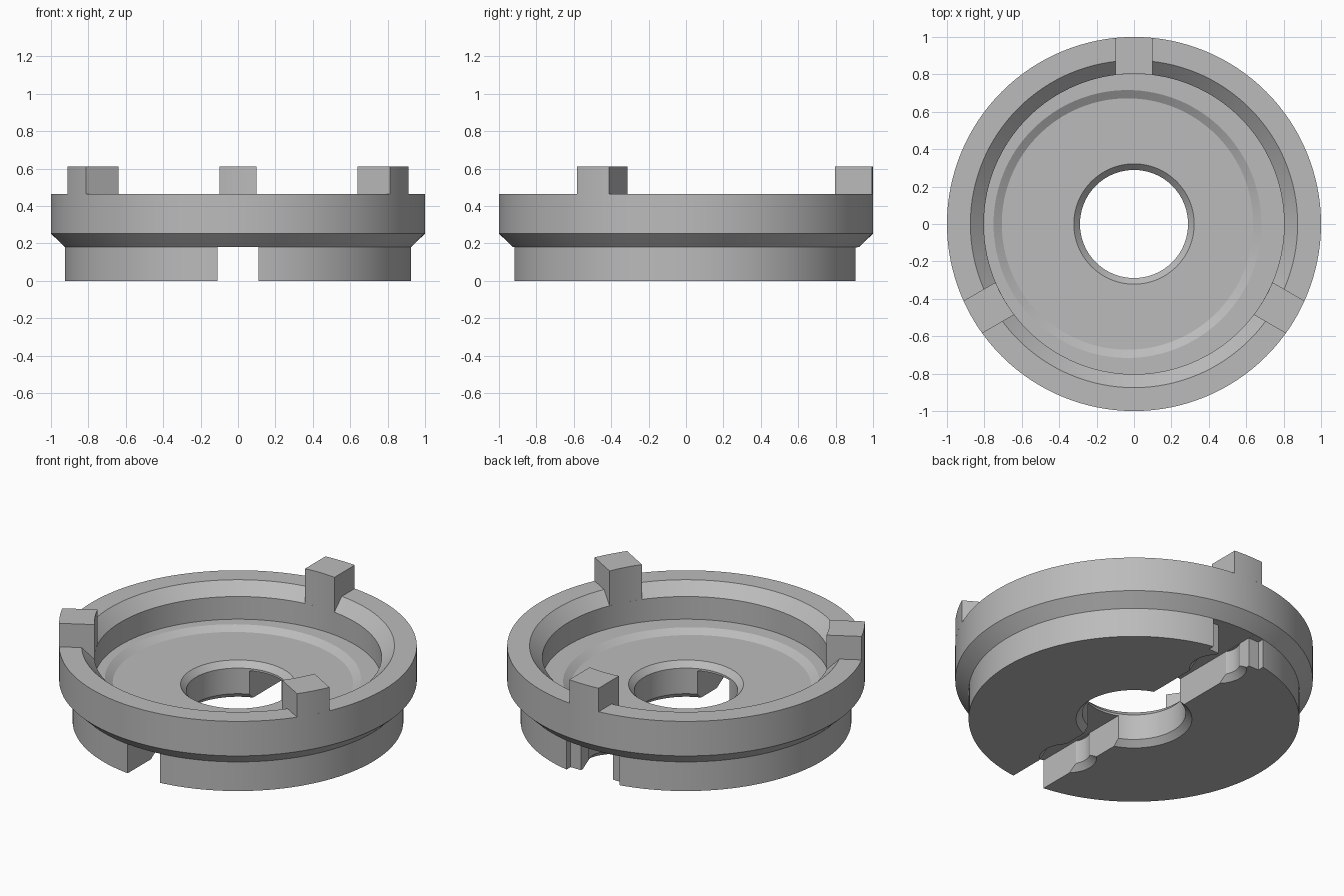
import bpy, bmesh, math
from mathutils import Matrix

cube = bpy.data.objects.get("Cube")
if cube:
    bpy.data.objects.remove(cube, do_unlink=True)

SEGMENTS = 128
SLOT_HALF, SLOT_TOP = 0.11, 0.18

grey = bpy.data.materials.new("machined grey")
grey.use_nodes = True
grey.diffuse_color = (0.5, 0.5, 0.5, 1)
grey.node_tree.nodes["Principled BSDF"].inputs["Base Color"].default_value = grey.diffuse_color


def make_object(name, bm):
    bmesh.ops.recalc_face_normals(bm, faces=bm.faces)
    mesh = bpy.data.meshes.new(name)
    bm.to_mesh(mesh)
    bm.free()
    mesh.materials.append(grey)
    obj = bpy.data.objects.new(name, mesh)
    bpy.context.collection.objects.link(obj)
    return obj


def skin(bm, rings, closed):
    """Bridge equal cross-sections; cap the ends of an open run."""
    count = len(rings[0])
    pairs = list(zip(rings, rings[1:]))
    if closed:
        pairs.append((rings[-1], rings[0]))
    for a, b in pairs:
        for i in range(count):
            j = (i + 1) % count
            bm.faces.new((a[i], a[j], b[j], b[i]))
    if not closed:
        bm.faces.new(rings[0])
        bm.faces.new(rings[-1])


def ring_lathe(name, profile):
    """Revolve a closed (radius, height) section about z."""
    bm = bmesh.new()
    rings = []
    for s in range(SEGMENTS):
        a = math.tau * s / SEGMENTS
        rings.append([bm.verts.new((r * math.cos(a), r * math.sin(a), z)) for r, z in profile])
    skin(bm, rings, True)
    return make_object(name, bm)


def solid_lathe(name, profile, x=0, y=0):
    """Stack circles of given (radius, height) into a capped solid."""
    bm = bmesh.new()
    rings = []
    for r, z in profile:
        rings.append([bm.verts.new((x + r * math.cos(math.tau * s / SEGMENTS),
                                    y + r * math.sin(math.tau * s / SEGMENTS), z))
                      for s in range(SEGMENTS)])
    skin(bm, rings, False)
    return make_object(name, bm)


def block(name, half_x, y0, y1, z0, z1):
    bm = bmesh.new()
    move = Matrix.Translation((0, (y0 + y1) / 2, (z0 + z1) / 2))
    scale = Matrix.Diagonal((2 * half_x, y1 - y0, z1 - z0, 1))
    bmesh.ops.create_cube(bm, size=1, matrix=move @ scale)
    return make_object(name, bm)


def smooth(obj):
    bpy.ops.object.select_all(action="DESELECT")
    obj.select_set(True)
    bpy.context.view_layer.objects.active = obj
    bpy.ops.object.shade_smooth_by_angle(angle=math.radians(25))


# Flanged body with stepped rim and chamfered bore
body = ring_lathe("flanged_body", [
    (0.324, 0), (0.925, 0), (0.925, 0.18), (1, 0.252), (1, 0.465),
    (0.875, 0.465), (0.803, 0.395), (0.803, 0.255),
    (0.344, 0.255), (0.344, 0.252), (0.289, 0.193), (0.289, 0.035)])

# Cutters: off-centre floor recess, cross slot, wide slot mouth, countersunk holes
cutters = [
    solid_lathe("recess_cutter", [(0.672, 0.228), (0.716, 0.255), (0.716, 0.35)], x=-0.035),
    block("slot_cutter", SLOT_HALF, -1.2, 1.2, -0.1, SLOT_TOP),
    block("slot_mouth_cutter", 0.18, 0.868, 1.2, -0.1, SLOT_TOP - 0.001),
]
for y in (-0.575, 0.73):
    cutters.append(solid_lathe("countersink_cutter",
                               [(0.16, -0.05), (0.16, 0), (0.125, 0.035), (0.125, SLOT_TOP - 0.002)], y=y))

for cutter in cutters:
    cutter.hide_render = True
    cut = body.modifiers.new(cutter.name, "BOOLEAN")
    cut.operation = "DIFFERENCE"
    cut.solver = "EXACT"
    cut.object = cutter
    bpy.context.view_layer.objects.active = body
    bpy.ops.object.modifier_apply(modifier=cut.name)
    bpy.data.objects.remove(cutter, do_unlink=True)
smooth(body)

# Three upright lugs on the rim, straight sides with curved inner and outer faces
section = [(0.803, 0.395), (0.875, 0.465), (1, 0.465), (1, 0.61), (0.803, 0.61)]
STEPS = 8
for name, turn in (("back_lug", 0), ("right_lug", 120), ("left_lug", 240)):
    bm = bmesh.new()
    rings = []
    for i in range(STEPS + 1):
        x = -0.1 + 0.2 * i / STEPS
        rings.append([bm.verts.new((x, math.sqrt(r * r - x * x), z)) for r, z in section])
    skin(bm, rings, False)
    bmesh.ops.rotate(bm, verts=bm.verts, matrix=Matrix.Rotation(math.radians(turn), 3, "Z"))
    smooth(make_object(name, bm))
